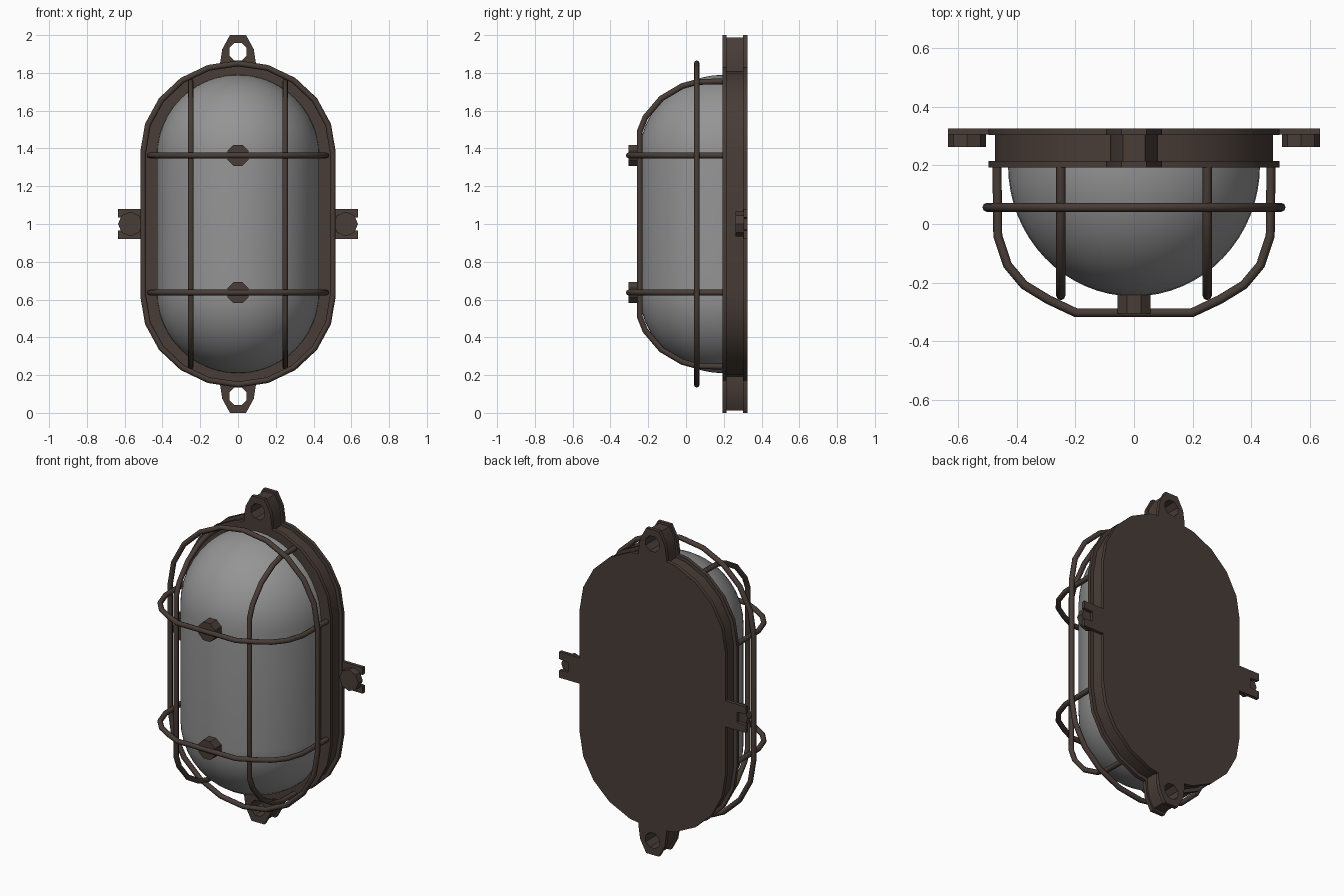
import bpy, bmesh, math
from mathutils import Vector

if "Cube" in bpy.data.objects:
    bpy.data.objects.remove(bpy.data.objects["Cube"])


def material(name, rgb):
    m = bpy.data.materials.new(name)
    m.diffuse_color = (*rgb, 1)
    m.use_nodes = True
    m.node_tree.nodes["Principled BSDF"].inputs["Base Color"].default_value = m.diffuse_color
    return m


BROWN = material("dark brown metal", (0.065, 0.046, 0.038))
GREY = material("grey glass", (0.30, 0.30, 0.30))


def finish(bm, name, mat, angle=30):
    bmesh.ops.remove_doubles(bm, verts=bm.verts, dist=1e-5)
    bmesh.ops.recalc_face_normals(bm, faces=bm.faces)
    me = bpy.data.meshes.new(name)
    bm.to_mesh(me)
    bm.free()
    ob = bpy.data.objects.new(name, me)
    bpy.context.collection.objects.link(ob)
    me.materials.append(mat)
    smooth(ob, angle)
    return ob


def smooth(ob, angle):
    bpy.ops.object.select_all(action='DESELECT')
    ob.select_set(True)
    bpy.context.view_layer.objects.active = ob
    bpy.ops.object.shade_smooth_by_angle(angle=math.radians(angle))


def prism(bm, outline, y0, y1, hole=None):
    """Extrude an (x, z) outline, optionally with a hole, from y0 to y1."""
    edges = []
    for loop in [outline] + ([hole] if hole else []):
        vs = [bm.verts.new((x, y0, z)) for x, z in loop]
        edges += [bm.edges.new((vs[i], vs[i - 1])) for i in range(len(vs))]
    res = bmesh.ops.triangle_fill(bm, edges=edges, use_beauty=True)
    faces = [f for f in res["geom"] if isinstance(f, bmesh.types.BMFace)]
    ext = bmesh.ops.extrude_face_region(bm, geom=faces, use_keep_orig=True)
    moved = [v for v in ext["geom"] if isinstance(v, bmesh.types.BMVert)]
    bmesh.ops.translate(bm, verts=moved, vec=(0, y1 - y0, 0))


def stadium(r, top, n=10, straight=0.375):
    """Rounded outline of half width r; half height is top."""
    pts = []
    for s in (1, -1):
        for i in range(n + 1):
            a = math.pi * i / n
            pts.append((s * r * math.cos(a),
                        1 + s * (straight + (top - straight) * math.sin(a))))
    return pts


def ngon(cx, cz, r, n=8, turn=0.5):
    return [(cx + r * math.cos(2 * math.pi * (i + turn) / n),
             cz + r * math.sin(2 * math.pi * (i + turn) / n)) for i in range(n)]


def lug(inset, side):
    """Eyelet outline with straight flanks running into the housing."""
    w = 0.095 - inset
    top = 1.0 - inset
    o = [(w, 0.80), (w, 0.85), (w * 0.88, 0.925), (w * 0.45, top)]
    o += [(-x, z) for x, z in reversed(o)]
    return [(x, 1 + side * z) for x, z in o]


# Housing layers: front flange, recessed wall, back plate, each with eyelets
for name, y0, y1, inset in (("front_flange", 0.193, 0.215, 0.0),
                            ("housing_wall", 0.215, 0.303, 0.022),
                            ("back_plate", 0.303, 0.326, 0.0)):
    bm = bmesh.new()
    prism(bm, stadium(0.496 - inset, 0.842 - inset), y0, y1)
    finish(bm, name, BROWN)
    for side, word in ((1, "top"), (-1, "bottom")):
        bm = bmesh.new()
        prism(bm, lug(inset * 0.6, side), y0, y1,
              ngon(0, 1 + side * 0.912, 0.05))
        finish(bm, f"{word}_eyelet_{name}", BROWN)

# Side tabs with an open slot, and their bolts
for s, word in ((1, "right"), (-1, "left")):
    bm = bmesh.new()
    half = [(0.45, 0.08), (0.635, 0.08), (0.635, 0.035), (0.575, 0.03)]
    tab = half + [(x, -z) for x, z in reversed(half)]
    prism(bm, [(s * x, 1 + z) for x, z in tab], 0.305, 0.326)
    finish(bm, f"{word}_tab", BROWN)
    bm = bmesh.new()
    prism(bm, ngon(s * 0.57, 1, 0.065, 8, 0), 0.263, 0.306)
    finish(bm, f"{word}_bolt", BROWN)

# Glass cover: front half of a capsule
bm = bmesh.new()
LAT, LON, R = 12, 32, 0.43
rows = []
for half in (-1, 1):
    for i in range(LAT + 1):
        a = math.pi / 2 * (i / LAT - (1 if half < 0 else 0))
        rows.append([bm.verts.new((
            R * math.cos(a) * math.cos(math.pi * j / LON),
            0.20 - 0.447 * math.cos(a) * math.sin(math.pi * j / LON),
            1 + half * 0.36 + R * math.sin(a))) for j in range(LON + 1)])
for a, b in zip(rows, rows[1:]):
    for j in range(LON):
        bm.faces.new((a[j], a[j + 1], b[j + 1], b[j]))
bmesh.ops.dissolve_degenerate(bm, dist=1e-5, edges=bm.edges)
glass = finish(bm, "glass_cover", GREY, 60)


def wire(name, pts, closed=False):
    cu = bpy.data.curves.new(name, 'CURVE')
    cu.dimensions = '3D'
    cu.bevel_depth = 0.0155
    cu.bevel_resolution = 2
    cu.use_fill_caps = True
    sp = cu.splines.new('POLY')
    sp.points.add(len(pts) - 1)
    for p, co in zip(sp.points, pts):
        p.co = (*co, 1)
    sp.use_cyclic_u = closed
    cu.materials.append(BROWN)
    ob = bpy.data.objects.new(name, cu)
    bpy.context.collection.objects.link(ob)
    bpy.ops.object.select_all(action='DESELECT')
    ob.select_set(True)
    bpy.context.view_layer.objects.active = ob
    bpy.ops.object.convert(target='MESH')
    smooth(bpy.context.view_layer.objects.active, 50)


# Cage: outer ring
wire("cage_ring", [(x, 0.057, z) for x, z in stadium(0.502, 0.85, 10, 0.38)], True)

# Cage: two upright bars
bar = [(0.205, 0.755), (0.06, 0.752), (-0.02, 0.73), (-0.13, 0.665),
       (-0.215, 0.565), (-0.245, 0.49)]
bar += [(y, -z) for y, z in reversed(bar)]
for s, word in ((1, "right"), (-1, "left")):
    wire(f"{word}_upright_bar", [(s * 0.25, y, 1 + z) for y, z in bar])

# Cage: two cross hoops and their bosses
hoop = [(-0.468, 0.205), (-0.465, -0.04), (-0.432, -0.14), (-0.375, -0.208),
        (-0.293, -0.258), (-0.198, -0.303)]
hoop += [(-x, y) for x, y in reversed(hoop)]
for s, word in ((1, "upper"), (-1, "lower")):
    z = 1 + s * 0.363
    wire(f"{word}_cross_hoop", [(x, y, z) for x, y in hoop])
    bm = bmesh.new()
    prism(bm, ngon(0, z, 0.061), -0.305, -0.225)
    finish(bm, f"{word}_boss", BROWN)
